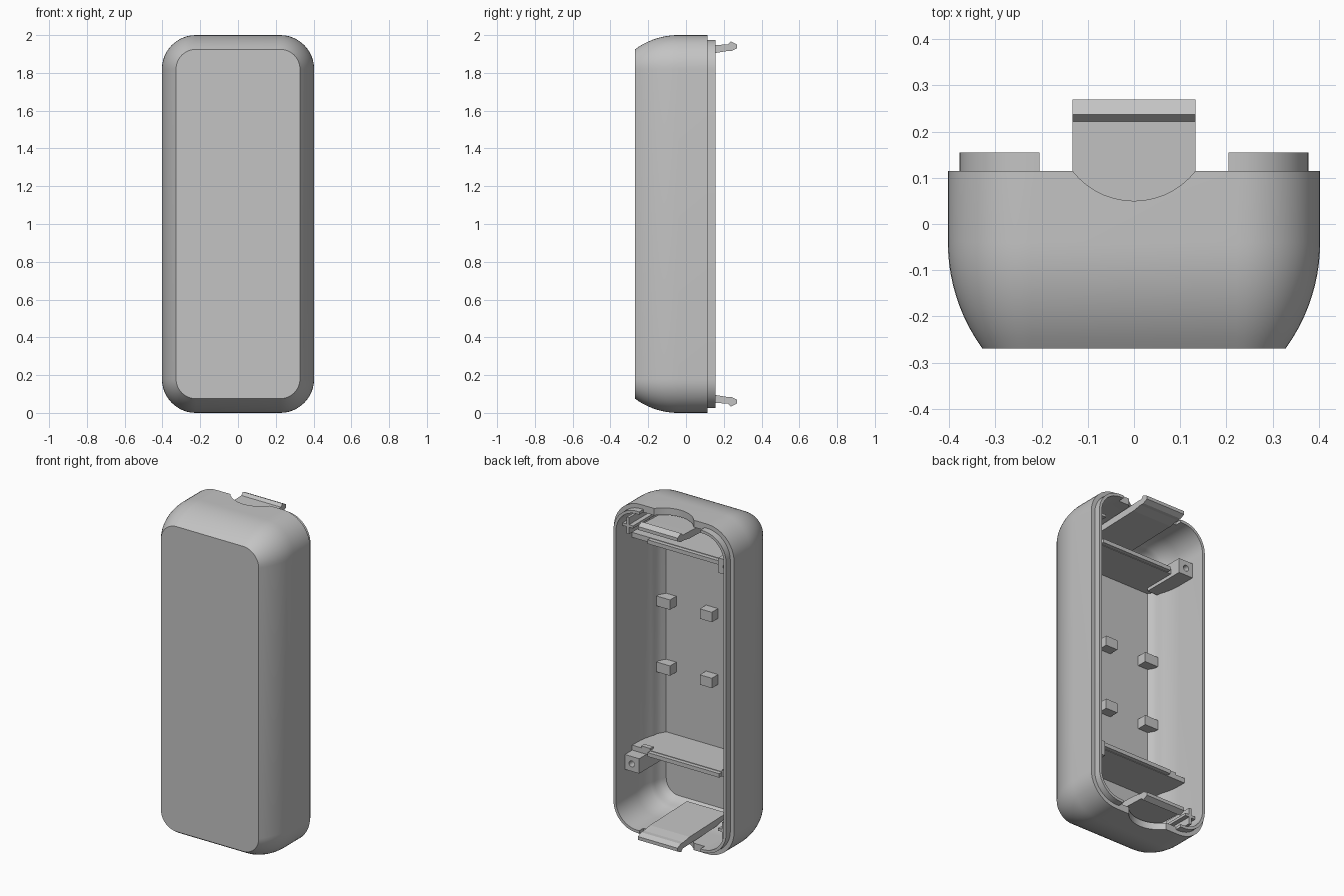
import bpy
import bmesh
from math import sqrt, sin, cos, pi
from mathutils import Matrix, Vector

if "Cube" in bpy.data.objects:
    bpy.data.objects.remove(bpy.data.objects["Cube"])

HALF_W, HALF_H, CORNER = 0.403, 1.0, 0.18
FRONT, RIM, LIP = -0.27, 0.115, 0.155
WALL = 0.042

grey = bpy.data.materials.new("light grey plastic")
grey.use_nodes = True
grey.diffuse_color = (0.55, 0.55, 0.55, 1)
grey.node_tree.nodes["Principled BSDF"].inputs["Base Color"].default_value = (0.55, 0.55, 0.55, 1)


def finish(name, bm):
    bmesh.ops.recalc_face_normals(bm, faces=bm.faces)
    mesh = bpy.data.meshes.new(name)
    bm.to_mesh(mesh)
    bm.free()
    mesh.materials.append(grey)
    obj = bpy.data.objects.new(name, mesh)
    bpy.context.collection.objects.link(obj)
    return obj


def prism(name, points, start, end, place):
    """Extrude a 2D outline; place(a, b, t) gives the 3D point."""
    bm = bmesh.new()
    rings = [[bm.verts.new(place(a, b, t)) for a, b in points] for t in (start, end)]
    bm.faces.new(rings[0])
    bm.faces.new(rings[1])
    n = len(points)
    for i in range(n):
        j = (i + 1) % n
        bm.faces.new((rings[0][i], rings[0][j], rings[1][j], rings[1][i]))
    return finish(name, bm)


def box(name, x, y, z):
    outline = [(x[0], y[0]), (x[1], y[0]), (x[1], y[1]), (x[0], y[1])]
    return prism(name, outline, z[0], z[1], lambda a, b, t: (a, b, t))


def cylinder(name, radius, depth, centre, axis="Z"):
    bm = bmesh.new()
    bmesh.ops.create_cone(bm, cap_ends=True, segments=48, radius1=radius, radius2=radius, depth=depth)
    turn = Matrix.Rotation(pi / 2, 4, "X") if axis == "Y" else Matrix()
    bmesh.ops.transform(bm, matrix=Matrix.Translation(Vector(centre)) @ turn, verts=bm.verts)
    return finish(name, bm)


def cut(obj, cutter):
    cutter.hide_render = True
    mod = obj.modifiers.new("cut", "BOOLEAN")
    mod.operation = "DIFFERENCE"
    mod.solver = "EXACT"
    mod.object = cutter
    bpy.context.view_layer.objects.active = obj
    bpy.ops.object.modifier_apply(modifier=mod.name)
    bpy.data.objects.remove(cutter)


def smooth(obj):
    bpy.ops.object.select_all(action="DESELECT")
    obj.select_set(True)
    bpy.context.view_layer.objects.active = obj
    bpy.ops.object.shade_smooth_by_angle(angle=0.5)


def bulge(y):
    """Inset of the outer wall where it rounds towards the front."""
    reach = max(0, -0.04 - y)
    return 0.39 - sqrt(0.39 ** 2 - reach ** 2)


def rounded_outline(inset, steps=12):
    r = CORNER - inset
    points = []
    for k, (sx, sz) in enumerate(((1, 1), (-1, 1), (-1, -1), (1, -1))):
        for i in range(steps + 1):
            a = (k + i / steps) * pi / 2
            points.append((sx * (HALF_W - CORNER) + r * cos(a),
                           HALF_H + sz * (HALF_H - CORNER) + r * sin(a)))
    return points


# Shell: outer wall, rim, stepped lip and inner wall lofted as one skin
curve = [FRONT + i * 0.023 for i in range(11)]
inner_front = FRONT + 0.02
inner = [y for y in reversed(curve) if y > inner_front + 0.002] + [inner_front]
sections = [(bulge(y), y) for y in curve]
sections += [(0, RIM), (0.025, RIM), (0.025, LIP), (WALL, LIP)]
sections += [(bulge(y) + WALL - 0.008 * (y < -0.2), y) for y in inner]
bm = bmesh.new()
loops = [[bm.verts.new((x, y, z)) for x, z in rounded_outline(inset)] for inset, y in sections]
for a, b in zip(loops, loops[1:]):
    for i in range(len(a)):
        j = (i + 1) % len(a)
        bm.faces.new((a[i], a[j], b[j], b[i]))
bm.faces.new(loops[0])
bm.faces.new(loops[-1])
shell = finish("shell", bm)

# Lip gaps and round finger notches at both ends
for z in (0, 2):
    cut(shell, box("lip_cutter", (-0.205, 0.205), (RIM, 0.3), (z - 0.15, z + 0.15)))
    cut(shell, cylinder("notch_cutter", 0.1686, 0.2, (0, 0.2186, z)))
smooth(shell)

# Snap clips: a long tongue with a hooked tip, mirrored top and bottom
tongue = [(-0.22, 0.085), (-0.2, 0.105), (0.155, 0.095), (0.215, 0.085), (0.24, 0.085),
          (0.27, 0.07), (0.27, 0.05), (0.237, 0.033), (0.222, 0.05), (0.155, 0.052), (-0.1, 0.062)]
for name, flip in (("bottom_clip", False), ("top_clip", True)):
    prism(name, tongue, -0.133, 0.133,
          lambda a, b, t, f=flip: (t, a, 2 - b if f else b))

# Cross ribs that follow the inner wall, each with a stepped ledge
levels = [-0.26, -0.2, -0.15, -0.1, -0.04, 0.0]
side = [(HALF_W - bulge(y) - WALL + 0.008, y) for y in levels]
rib_outline = side + [(-x, y) for x, y in reversed(side)]
for name, z, up in (("lower_rib", 0.445, 1), ("upper_rib", 1.735, -1)):
    prism(name, rib_outline, z - 0.015, z + 0.015, lambda a, b, t: (a, b, t))
    box(name + "_ledge", (-0.24, 0.24), (-0.02, 0.025), (z - 0.012, z + 0.012))
    for s in (-1, 1):
        box(name + "_tab", (s * 0.27 - 0.03, s * 0.27 + 0.03), (-0.03, 0.0),
            (z - 0.015, z + 0.015 + 0.012 * up))

# Screw bosses in opposite corners
for name, x, z in (("lower_boss", 0.315, 0.385), ("upper_boss", -0.315, 1.745)):
    boss = box(name, (x - 0.05, x + 0.05), (-0.2, 0.07), (z - 0.045, z + 0.045))
    cut(boss, cylinder("screw_hole", 0.018, 0.2, (x, 0.05, z), "Y"))
    smooth(boss)

# Small locating fins in the other two corners
for name, x, z in (("upper_fin", 0.32, 1.84), ("lower_fin", -0.32, 0.16)):
    box(name + "_upright", (x - 0.008, x + 0.008), (-0.1, 0.1), (z - 0.05, z + 0.05))
    box(name + "_cross", (x - 0.035, x + 0.035), (-0.1, 0.1), (z - 0.008, z + 0.008))

# Support posts on the front wall
for z in (0.87, 1.27):
    for name, x0, x1 in (("left_post", 0.24, 0.33), ("centre_post", -0.04, 0.04),
                         ("right_post", -0.33, -0.24)):
        box(name, (x0, x1), (-0.255, -0.19), (z - 0.03, z + 0.03))
